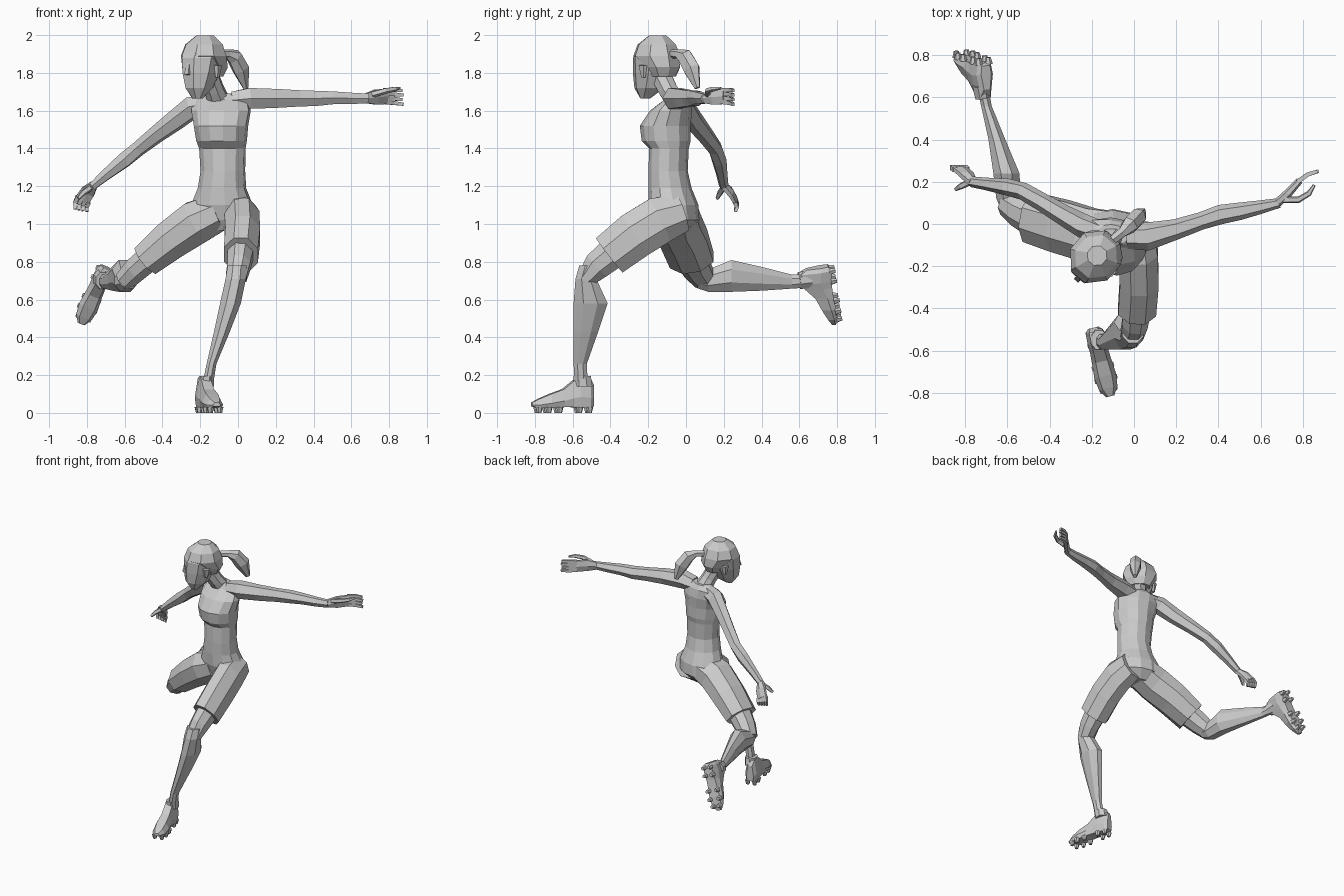
import bpy, bmesh, math
from mathutils import Vector as V, Matrix


def loft(name, rings):
    """Skin a list of equal-length rings and cap both ends."""
    bm = bmesh.new()
    vs = [[bm.verts.new(p) for p in r] for r in rings]
    n = len(rings[0])
    for r0, r1 in zip(vs, vs[1:]):
        for i in range(n):
            j = (i + 1) % n
            bm.faces.new((r0[i], r0[j], r1[j], r1[i]))
    bm.faces.new(vs[0][::-1])
    bm.faces.new(vs[-1])
    bmesh.ops.recalc_face_normals(bm, faces=bm.faces)
    me = bpy.data.meshes.new(name)
    bm.to_mesh(me)
    bm.free()
    ob = bpy.data.objects.new(name, me)
    bpy.context.collection.objects.link(ob)
    return ob


def tube(name, st, ref, n=8, axis=None):
    """Stations (x, y, z, a, b): a is half width along ref, b across it."""
    pts = [V(s[:3]) for s in st]
    rings = []
    for k, s in enumerate(st):
        t = V(axis) if axis else pts[min(k + 1, len(pts) - 1)] - pts[max(k - 1, 0)]
        t.normalize()
        u = V(ref)
        u = (u - t * u.dot(t)).normalized()
        w = t.cross(u)
        c = 1 / math.cos(math.pi / n)
        rings.append([pts[k] + u * s[3] * c * math.cos(a) + w * s[4] * c * math.sin(a)
                      for a in [(i + .5) * 2 * math.pi / n for i in range(n)]])
    return loft(name, rings)


X, Y, Z = (1, 0, 0), (0, 1, 0), (0, 0, 1)

# torso, turned slightly to one side
tube("torso", [
    (-.09, -.06, .965, .08, .07), (-.085, -.05, 1.02, .155, .115),
    (-.085, -.065, 1.10, .16, .125), (-.085, -.085, 1.19, .125, .11),
    (-.08, -.095, 1.28, .115, .10), (-.083, -.09, 1.40, .12, .10),
    (-.087, -.105, 1.44, .13, .125), (-.09, -.11, 1.52, .14, .13),
    (-.09, -.08, 1.60, .155, .105), (-.095, -.045, 1.66, .145, .06),
    (-.10, -.05, 1.69, .07, .045)], (.97, -.2, 0), 12, Z)
tube("neck", [(-.10, -.05, 1.64, .06, .05), (-.125, -.095, 1.71, .05, .05),
              (-.16, -.14, 1.80, .05, .055)], X, 8)

# head, hair and face details, looking front-left
lat = V((.76, -.65, 0))
face = V((-.65, -.76, 0))
tube("head", [
    (-.215, -.215, 1.665, .028, .025), (-.205, -.195, 1.72, .065, .08),
    (-.195, -.175, 1.80, .09, .108), (-.19, -.165, 1.88, .105, .115),
    (-.185, -.16, 1.95, .085, .09)], lat, 8, Z)
tube("hair_cap", [
    (-.145, -.115, 1.78, .07, .05), (-.15, -.12, 1.83, .098, .08),
    (-.182, -.155, 1.89, .115, .122), (-.18, -.155, 1.95, .095, .10),
    (-.175, -.15, 1.998, .045, .045)], lat, 8, Z)
tube("ponytail", [
    (-.10, -.075, 1.90, .02, .02), (-.055, -.04, 1.90, .022, .022),
    (-.02, -.005, 1.885, .037, .04), (.015, .03, 1.82, .037, .045),
    (.042, .06, 1.72, .012, .015)], lat, 6)
head_c = V((-.19, -.17, 1.81))
nose = head_c + face * .105
tube("nose", [(*(nose + V((0, 0, .04))), .008, .008),
              (*(nose + face * .012 + V((0, 0, -.02))), .014, .014)], lat, 4)
for side, s in (("left", 1), ("right", -1)):
    e = head_c + lat * s * .097 - face * .01
    tube(side + "_ear", [(*(e - V((0, 0, .035))), .008, .01),
                         (*(e + lat * s * .006 + V((0, 0, .03))), .014, .022)], lat, 5)

# arms
tube("left_arm", [
    (-.03, -.06, 1.655, .045, .05), (.06, -.06, 1.665, .055, .058),
    (.20, -.025, 1.665, .05, .042), (.32, .015, 1.665, .043, .036),
    (.41, .045, 1.665, .04, .04), (.50, .06, 1.668, .034, .036),
    (.60, .08, 1.665, .03, .028), (.69, .10, 1.665, .025, .02)], Z, 6)
tube("right_arm", [
    (-.15, -.04, 1.64, .045, .045), (-.24, -.01, 1.62, .055, .05),
    (-.33, .04, 1.55, .05, .043), (-.43, .10, 1.475, .042, .038),
    (-.525, .155, 1.40, .036, .036), (-.60, .175, 1.34, .038, .035),
    (-.70, .19, 1.26, .028, .026), (-.77, .20, 1.20, .02, .022)], Z, 6)

# hands: palm, four fingers and thumb
tube("left_palm", [(.68, .10, 1.665, .026, .018), (.73, .145, 1.672, .04, .018),
                   (.785, .205, 1.675, .04, .014)], Z, 6)
tube("right_palm", [(-.765, .197, 1.205, .022, .02), (-.795, .235, 1.17, .038, .017),
                    (-.825, .262, 1.125, .04, .013)], (1, 0, -.6), 6)
for i in range(4):
    o = (i - 1.5) * .021
    tube("left_finger", [(.775, .20, 1.677 + o, .011, .011),
                         (.825, .235, 1.675 + o * 1.1, .010, .010),
                         (.875 - .006 * (i % 2), .25, 1.67 + o * 1.15, .008, .008)], Z, 4)
    tube("right_finger", [(-.82 + o * .9, .258, 1.13 - o * .5, .011, .011),
                          (-.832 + o, .27, 1.10 - o * .4, .010, .010),
                          (-.83 + o, .262, 1.072 - o * .2, .008, .008)], X, 4)
tube("left_thumb", [(.71, .115, 1.685, .014, .014), (.78, .115, 1.705, .013, .013),
                    (.83, .145, 1.715, .011, .011), (.855, .185, 1.72, .006, .006)], Z, 5)
tube("right_thumb", [(-.775, .20, 1.195, .013, .013), (-.82, .18, 1.165, .013, .013),
                     (-.845, .165, 1.135, .008, .008)], X, 5)

# shorts legs
tube("left_shorts_leg", [
    (.0, -.02, 1.06, .09, .10), (.02, -.14, 1.02, .093, .125),
    (.025, -.27, .94, .092, .125), (.015, -.405, .835, .09, .115)], X, 8)
tube("right_shorts_leg", [
    (-.11, -.06, 1.06, .12, .10), (-.22, -.05, 1.01, .125, .115),
    (-.35, -.01, .92, .125, .105), (-.485, .03, .81, .118, .088)], Y, 8)

# bare legs
tube("left_knee", [
    (.015, -.37, .86, .07, .085), (.005, -.47, .78, .06, .075),
    (-.01, -.525, .715, .055, .05)], X, 8)
tube("left_shin", [
    (-.005, -.51, .78, .05, .055), (-.012, -.53, .71, .054, .055),
    (-.04, -.505, .58, .055, .09), (-.085, -.53, .43, .042, .065),
    (-.14, -.56, .26, .026, .035), (-.16, -.555, .15, .028, .035)], X, 8, Z)
tube("right_knee", [
    (-.46, .02, .83, .085, .07), (-.54, .06, .76, .075, .065),
    (-.60, .10, .70, .06, .055)], Y, 8)
tube("right_shin", [
    (-.58, .06, .70, .04, .045), (-.595, .12, .70, .06, .058),
    (-.605, .24, .725, .084, .062), (-.65, .40, .71, .063, .04),
    (-.70, .56, .695, .037, .025), (-.72, .66, .70, .036, .028)], Z, 8, Y)


# boots: body lofted from heel to toe, sole slab and studs, placed by a matrix
def boot(side, heel, fwd, up):
    f = V(fwd).normalized()
    u = V(up)
    u = (u - f * u.dot(f)).normalized()
    m = Matrix((f, u.cross(f), u)).transposed().to_4x4()
    m.translation = V(heel)
    # (length, half width, bottom, top)
    body = [(0, .026, .035, .15), (.02, .042, .025, .185), (.075, .045, .025, .195),
            (.115, .044, .03, .165), (.165, .047, .03, .125), (.235, .053, .025, .10),
            (.295, .045, .025, .075), (.335, .02, .035, .055)]
    loft(side + "_boot", [[m @ V(p) for p in (
        (x, -w * .8, b), (x, w * .8, b), (x, w, b + (t - b) * .35),
        (x, w * .6, t), (x, -w * .6, t), (x, -w, b + (t - b) * .35))]
        for x, w, b, t in body])
    for x, w in ((.025, .025), (.08, .03), (.19, .036), (.25, .038), (.30, .026)):
        for s in (-1, 1):
            loft(side + "_boot_stud", [[m @ V((x + r * math.cos(a), s * w + r * math.sin(a), z))
                 for a in [i * math.pi / 3 for i in range(6)]]
                for z, r in ((.0, .012), (.032, .02))])


boot("left", (-.193, -.492, 0), (.24, -.97, 0), Z)
boot("right", (-.705, .785, .785), (-.135, .045, -.325), (.08, -1, -.1))
# ankle cuffs
tube("left_boot_cuff", [(-.17, -.545, .14, .042, .05), (-.165, -.55, .195, .038, .046)], X, 8, Z)
tube("right_boot_cuff", [(-.725, .66, .71, .05, .042), (-.715, .60, .70, .044, .038)], Z, 8)
